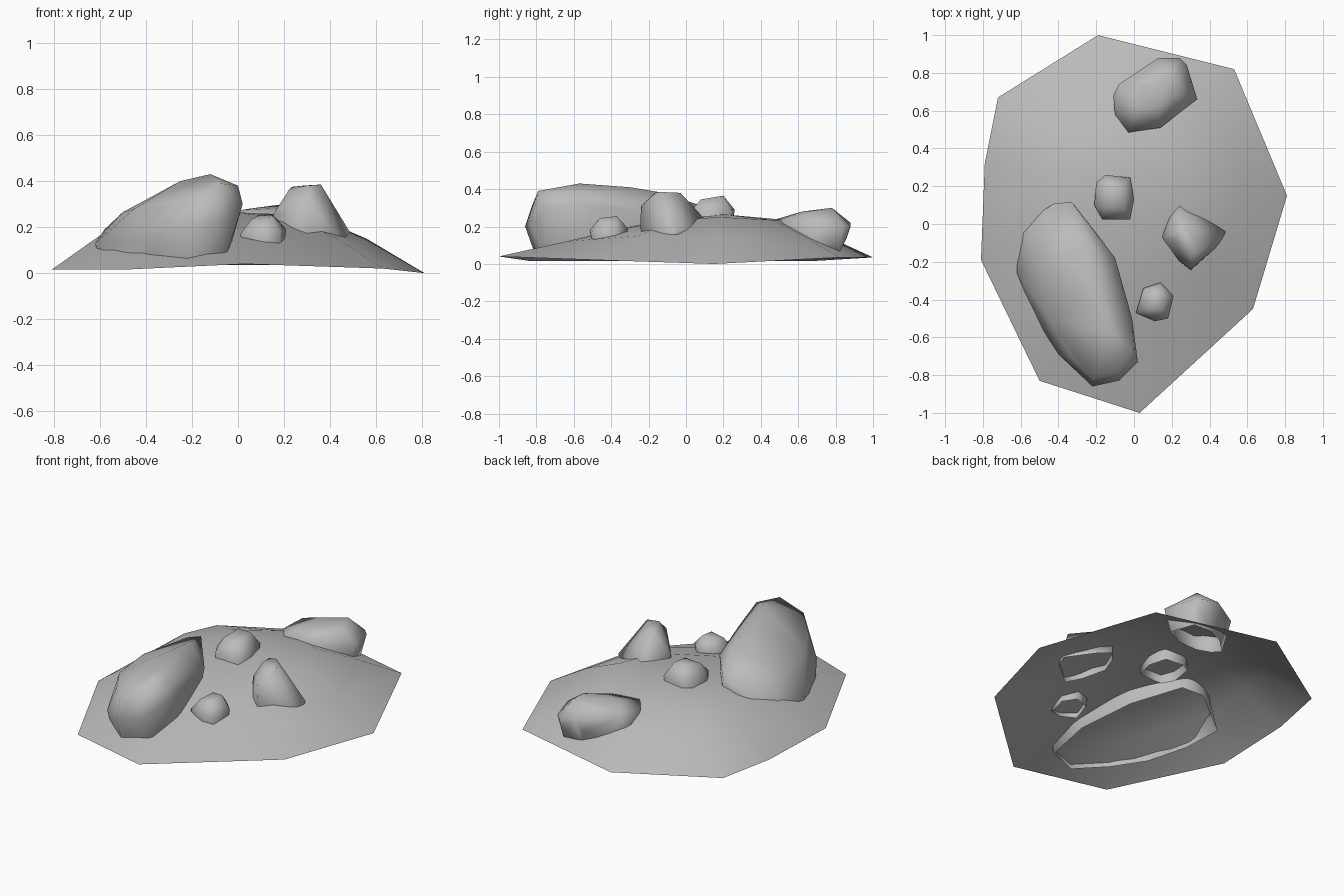
import bpy, bmesh, math

stone = bpy.data.materials.new("stone grey")
stone.diffuse_color = (0.5, 0.5, 0.5, 1)


def finish(name, bm, angle):
    mesh = bpy.data.meshes.new(name)
    bm.to_mesh(mesh)
    bm.free()
    mesh.materials.append(stone)
    ob = bpy.data.objects.new(name, mesh)
    bpy.context.collection.objects.link(ob)
    bpy.ops.object.select_all(action='DESELECT')
    ob.select_set(True)
    bpy.context.view_layer.objects.active = ob
    bpy.ops.object.shade_smooth_by_angle(angle=math.radians(angle))
    return ob


def rock(name, base, body):
    """Convex boulder, left open underneath where it sinks into the mound."""
    bm = bmesh.new()
    bottom = {bm.verts.new(p) for p in base}
    for p in body:
        bm.verts.new(p)
    bmesh.ops.convex_hull(bm, input=bm.verts[:])
    bmesh.ops.delete(bm, geom=[f for f in bm.faces
                               if all(v in bottom for v in f.verts)], context='FACES_ONLY')
    bmesh.ops.delete(bm, geom=[e for e in bm.edges if not e.link_faces], context='EDGES')
    bmesh.ops.delete(bm, geom=[v for v in bm.verts if not v.link_faces], context='VERTS')
    bmesh.ops.recalc_face_normals(bm, faces=bm.faces[:])
    return finish(name, bm, 85)


# Mound: open shell, each rim corner with rim, middle and upper heights
rim = [(-.19, 1.0, .035, .145, .235), (-.72, .67, .015, .16, .235),
       (-.79, .32, .015, .19, .243), (-.81, -.19, .015, .18, .245),
       (-.50, -.83, .015, .14, .215), (.03, -1.0, .04, .12, .195),
       (.63, -.45, .02, .15, .235), (.81, .15, .0, .15, .25),
       (.53, .82, .035, .145, .235)]
cx, cy = -.03, .2
bm = bmesh.new()
rings = []
for t, k in ((1, 2), (.7, 3), (.42, 4)):
    rings.append([bm.verts.new((cx + (r[0] - cx) * t, cy + (r[1] - cy) * t, r[k]))
                  for r in rim])
crown = bm.verts.new((cx, cy, .265))
n = len(rim)
for i in range(n):
    j = (i + 1) % n
    for a, b in zip(rings, rings[1:]):
        bm.faces.new((a[j], a[i], b[i], b[j]))
    bm.faces.new((rings[-1][j], rings[-1][i], crown))
bmesh.ops.recalc_face_normals(bm, faces=bm.faces[:])
if sum(f.normal.z for f in bm.faces) < 0:
    bmesh.ops.reverse_faces(bm, faces=bm.faces[:])
finish("mound", bm, 60)

# Large leaning boulder
rock("large_boulder",
     [(-.61, -.01, .07), (-.6, -.26, .07), (-.52, -.5, .06), (-.39, -.67, .05),
      (-.22, -.80, .03), (-.06, -.76, .05), (-.04, -.5, .09), (-.13, -.18, .14),
      (-.29, .07, .19), (-.42, .09, .18)],
     [(-.62, -.26, .13), (-.58, -.05, .19), (-.22, -.86, .2), (-.08, -.83, .22),
      (.02, -.73, .3), (0, -.68, .38), (-.08, -.79, .39), (-.22, -.82, .32),
      (-.12, -.57, .43), (-.18, -.3, .41), (-.24, -.12, .38), (-.33, .115, .3),
      (-.42, .11, .27), (-.5, -.2, .265), (-.45, -.5, .28), (-.1, -.18, .28),
      (-.01, -.5, .31), (-.33, -.7, .29), (-.25, -.4, .4), (-.4, -.69, .14)])

# Tall rock with a narrow ridge on top
rock("tall_rock",
     [(.15, -.07, .2), (.18, .03, .21), (.24, .1, .2), (.31, .07, .19),
      (.47, -.04, .15), (.45, -.11, .14), (.3, -.235, .14), (.22, -.18, .17)],
     [(.15, -.07, .25), (.24, .1, .24), (.485, -.04, .18), (.3, -.245, .2),
      (.3, -.24, .31), (.17, -.08, .28), (.22, -.08, .36), (.3, -.165, .38),
      (.36, -.14, .385), (.28, -.03, .38), (.235, -.035, .375), (.19, .03, .26)])

# Small rock at the crown
rock("crown_rock",
     [(-.2, .22, .2), (-.15, .25, .2), (-.03, .24, .2), (0, .13, .2),
      (-.02, .03, .19), (-.17, .03, .19), (-.21, .1, .19)],
     [(-.2, .22, .29), (-.15, .26, .29), (-.02, .245, .29), (0, .13, .29),
      (-.02, .025, .28), (-.17, .025, .28), (-.21, .1, .28), (-.16, .09, .345),
      (-.14, .2, .365), (-.06, .2, .365), (-.05, .08, .345)])

# Small rock at the front
rock("front_rock",
     [(.02, -.47, .12), (.05, -.35, .13), (.14, -.32, .13), (.2, -.38, .12),
      (.18, -.49, .11), (.11, -.5, .11)],
     [(.01, -.47, .17), (.05, -.34, .19), (.14, -.31, .19), (.21, -.38, .19),
      (.18, -.5, .18), (.11, -.515, .18), (.06, -.45, .235), (.09, -.37, .255),
      (.15, -.37, .255), (.15, -.46, .245)])

# Wide rock at the back
rock("back_rock",
     [(-.08, .66, .08), (-.06, .59, .1), (-.01, .52, .13), (.13, .54, .12),
      (.29, .66, .07), (.25, .82, .06), (.13, .82, .06), (.02, .76, .07)],
     [(-.11, .68, .22), (-.1, .58, .23), (-.03, .485, .24), (.14, .51, .24),
      (.335, .66, .2), (.28, .84, .2), (.24, .88, .2), (.13, .88, .22),
      (.03, .8, .23), (-.08, .74, .24), (.24, .86, .14), (.1, .85, .15),
      (.02, .61, .275), (.13, .62, .28), (.22, .68, .285), (.2, .78, .3),
      (.05, .73, .28)])
